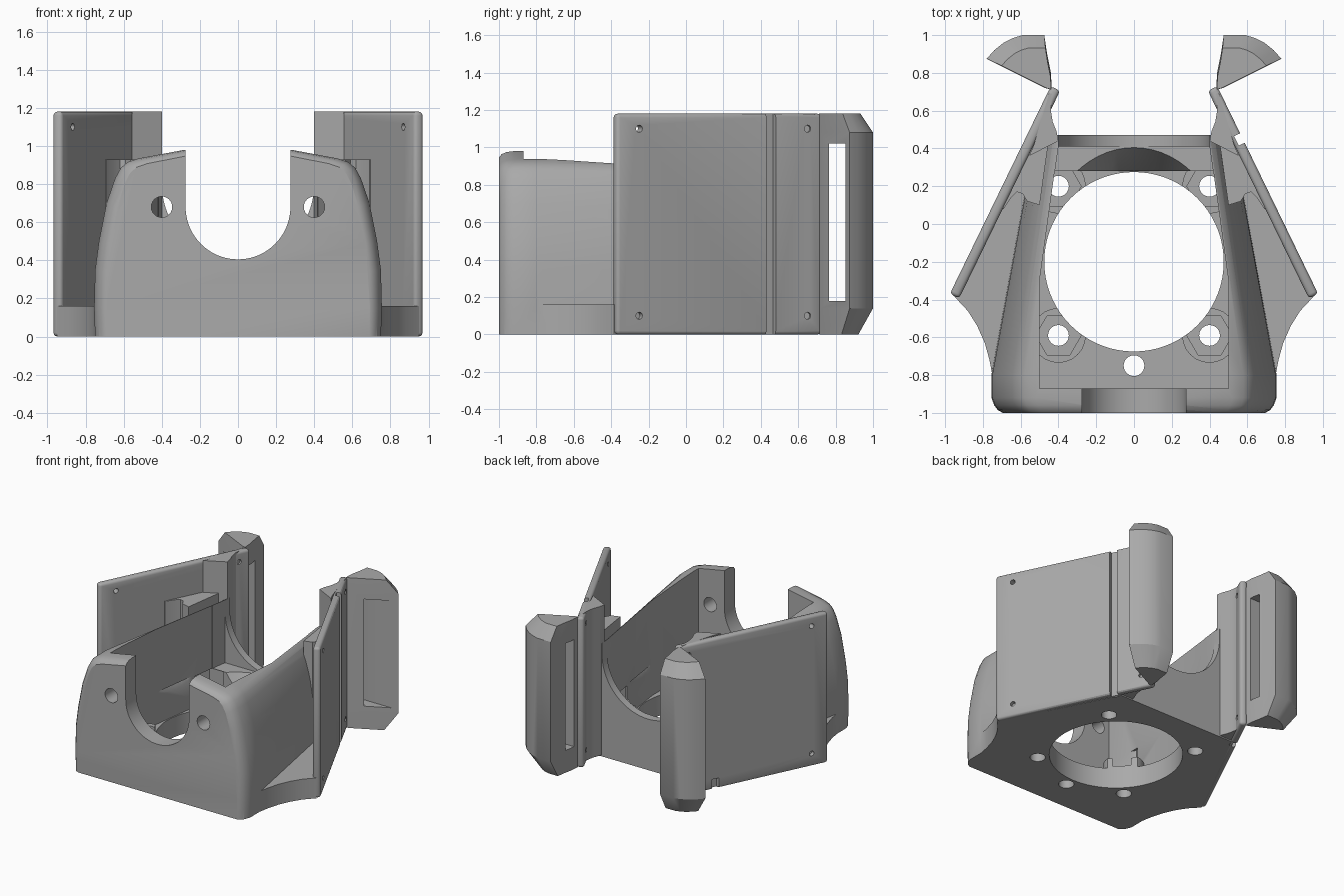
import bpy, bmesh, math
from mathutils import Vector

if "Cube" in bpy.data.objects:
    bpy.data.objects.remove(bpy.data.objects["Cube"])

grey = bpy.data.materials.new("plain grey")
grey.use_nodes = True
grey.diffuse_color = (0.4, 0.4, 0.4, 1)
grey.node_tree.nodes["Principled BSDF"].inputs["Base Color"].default_value = (0.4, 0.4, 0.4, 1)


def loft(name, loops):
    """Closed solid through equal-length loops."""
    bm = bmesh.new()
    rings = [[bm.verts.new(p) for p in loop] for loop in loops]
    n = len(rings[0])
    for a, b in zip(rings, rings[1:]):
        for i in range(n):
            j = (i + 1) % n
            bm.faces.new((a[i], a[j], b[j], b[i]))
    bm.faces.new(rings[0])
    bm.faces.new(rings[-1])
    bmesh.ops.recalc_face_normals(bm, faces=bm.faces)
    mesh = bpy.data.meshes.new(name)
    bm.to_mesh(mesh)
    bm.free()
    obj = bpy.data.objects.new(name, mesh)
    bpy.context.collection.objects.link(obj)
    mesh.materials.append(grey)
    return obj


def prism(name, pts, z0, z1):
    return loft(name, [[(x, y, z) for x, y in pts] for z in (z0, z1)])


def mirrored(pts):
    """Right half outline completed with its mirror image."""
    return pts + [(-x, y) for x, y in reversed(pts)]


def ring(c, axis, r, n=48, sx=1):
    axis = Vector(axis).normalized()
    u = axis.orthogonal().normalized() if abs(axis.z) < 0.9 else Vector((1, 0, 0))
    v = axis.cross(u)
    steps = [2 * math.pi * i / n for i in range(n)]
    return [Vector(c) + u * r * sx * math.cos(t) + v * r * math.sin(t) for t in steps]


def cyl(start, axis, r, length, n=48):
    end = Vector(start) + Vector(axis).normalized() * length
    return loft("cylinder", [ring(start, axis, r, n), ring(end, axis, r, n)])


def u_slot(r, zc, y0, y1):
    """Slot with a round bottom, open at the top."""
    arc = [math.pi * (1 + i / 40) for i in range(41)]
    pts = [(r * math.cos(t), zc + r * math.sin(t)) for t in arc] + [(r, 1.4), (-r, 1.4)]
    return loft("slot", [[(x, y, z) for x, z in pts] for y in (y0, y1)])


def apply(obj, mod):
    bpy.context.view_layer.objects.active = obj
    bpy.ops.object.modifier_apply(modifier=mod.name)


def boolean(obj, tools, operation="DIFFERENCE"):
    for tool in tools:
        mod = obj.modifiers.new("boolean", "BOOLEAN")
        mod.operation, mod.object, mod.solver = operation, tool, "EXACT"
        apply(obj, mod)
        bpy.data.objects.remove(tool)


def bevel(obj, width):
    mod = obj.modifiers.new("bevel", "BEVEL")
    mod.width, mod.segments = width, 3
    mod.limit_method, mod.angle_limit = "ANGLE", math.radians(35)
    apply(obj, mod)


# Outer line of the slanted side panels, with an inward offset
SLOPE = -0.486
NORMAL = Vector((0.9, 0.437, 0))


def panel_point(y, inset=0.0):
    return 0.975 + SLOPE * (y + 0.37) - NORMAL.x * inset, y - NORMAL.y * inset


# Domed housing, narrowing to the back
half = [(0.75, 0), (0.755, 0.15), (0.75, 0.35), (0.73, 0.5), (0.69, 0.7), (0.645, 0.83),
        (0.615, 0.885), (0.58, 0.915), (0.52, 0.935), (0.28, 0.98)]
outline = mirrored(half)
stations = [(-1, 0.92, 0.97), (-0.985, 0.955, 0.985), (-0.96, 0.98, 0.995),
            (-0.92, 1, 1), (-0.8, 1, 1), (0.47, 0.69, 0.97)]
body = loft("housing", [[(x * sx, y, z * sz) for x, z in outline] for y, sx, sz in stations])

# Floor with scooped front corners
floor = [(0.69, -1), (0.73, -0.97), (0.75, -0.92), (0.75, -0.8), (0.765, -0.72), (0.79, -0.63),
         (0.83, -0.54), (0.88, -0.46), (0.95, -0.385), (0.54, 0.42), (0.4, 0.47)]
boolean(body, [prism("floor", mirrored(floor), 0, 0.16)], "UNION")

# Corner fillings between housing and panels
low = [(0.5, 0.1), (0.565, 0.12), (0.59, 0.16), (0.62, 0.17), (0.65, 0.14), (0.69, 0.08),
       (0.71, 0.09), (0.55, 0.42), (0.45, 0.45)]
high = [(0.4, 0.44), (0.555, 0.36), (0.53, 0.42), (0.45, 0.69), (0.435, 0.69),
        (0.44, 0.6), (0.43, 0.54), (0.41, 0.49)]
for s in (1, -1):
    for pts, top in ((low, 0.93), (high, 1.18)):
        boolean(body, [prism("filling", [(s * x, y) for x, y in pts], 0.01, top)], "UNION")

# Hollow inside, with a sloped lip at the back of the round opening
lower = mirrored([(0.5, -0.87), (0.5, -0.3), (0.42, 0.28)])
upper = mirrored([(0.5, -0.87), (0.5, -0.3), (0.4, 0.41)])
up = (0, 0, 1)
boolean(body, [
    prism("hollow", lower, 0.16, 1.4),
    prism("hollow", upper, 0.4, 1.4),
    loft("lip", [ring((0, -0.2, 0.15), up, 0.47, 64, 0.82),
                 ring((0, -0.2, 0.41), up, 0.61, 64, 0.82)]),
    u_slot(0.4, 0.8, 0.3, 0.6),
    u_slot(0.275, 0.68, -1.1, -0.8),
])

# Screw bosses with six-sided nut pockets
spots = [(s * 0.4, y) for s in (1, -1) for y in (0.2, -0.59)]
boolean(body, [cyl((x, y, 0.1), up, 0.145, 0.14, 24) for x, y in spots], "UNION")
boolean(body, [cyl((0, -0.2, -0.1), up, 0.475, 0.42, 72)])
boolean(body, [cyl((x, y, 0.18), up, 0.12, 0.22, 6) for x, y in spots])
boolean(body, [cyl((x, y, -0.1), up, 0.055, 0.5, 24) for x, y in spots + [(0, -0.75)]])
boolean(body, [cyl((s * 0.4, -1.1, 0.68), (0, 1, 0), 0.055, 0.4, 24) for s in (1, -1)])

parts = [body]
for s, side in ((1, "left"), (-1, "right")):
    def place(pts):
        return [(s * x, y) for x, y in pts]

    # Slanted side panel
    pts = [panel_point(-0.37), panel_point(0.73), panel_point(0.73, 0.055),
           panel_point(-0.37, 0.055)]
    panel = prism(side + "_panel", place(pts), 0, 1.18)
    bevel(panel, 0.02)
    groove = [panel_point(0.43, -0.03), panel_point(0.48, -0.03),
              panel_point(0.48, 0.035), panel_point(0.43, 0.035)]
    cuts = [prism("groove", place(groove), -0.1, 1.3 if s > 0 else 0.08)]
    for y in (-0.25, 0.65):
        for z in (0.1, 1.1):
            x0, y0 = panel_point(y, -0.05)
            cuts.append(cyl((s * x0, y0, z), (-s * NORMAL.x, -NORMAL.y, 0), 0.019, 0.2, 16))
    boolean(panel, cuts)

    # Hooked grip with chamfered ends and a window
    hook = [(0.435, 0.71), (0.47, 0.72), (0.78, 0.875), (0.74, 0.92), (0.69, 0.96),
            (0.64, 0.985), (0.59, 1), (0.475, 1), (0.46, 0.9), (0.44, 0.8)]
    loops = []
    for z, k in ((0, 0.72), (0.14, 1), (1.08, 1), (1.18, 0.76)):
        loops.append([(s * (0.45 + (x - 0.45) * k), 0.72 + (y - 0.72) * k, z) for x, y in hook])
    grip = loft(side + "_grip", loops)
    window = [(0.3, 0.765), (0.9, 0.765), (0.9, 0.853), (0.3, 0.853)]
    boolean(grip, [prism("window", place(window), 0.18, 1.02)])
    parts += [panel, grip]

# Smooth curved surfaces, keep edges sharp
bpy.ops.object.select_all(action="DESELECT")
for part in parts:
    part.select_set(True)
bpy.context.view_layer.objects.active = body
bpy.ops.object.shade_smooth_by_angle(angle=math.radians(30))
